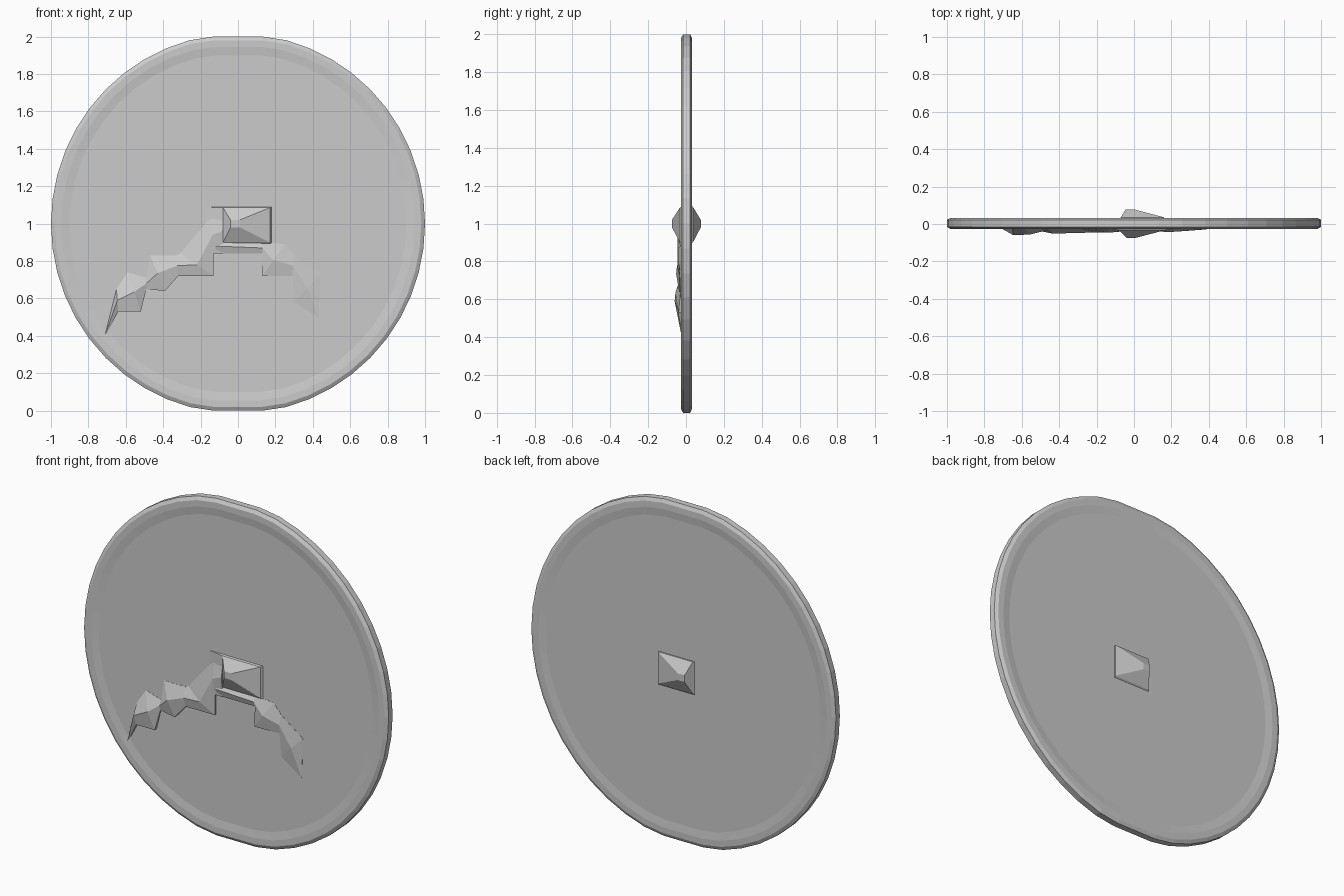
import bpy, bmesh, math

if "Cube" in bpy.data.objects:
    bpy.data.objects.remove(bpy.data.objects["Cube"])


def make_object(name, bm):
    bmesh.ops.recalc_face_normals(bm, faces=bm.faces)
    mesh = bpy.data.meshes.new(name)
    bm.to_mesh(mesh)
    bm.free()
    ob = bpy.data.objects.new(name, mesh)
    bpy.context.collection.objects.link(ob)
    return ob


def loft(name, rings):
    """Join equally long closed rings and cap both ends."""
    bm = bmesh.new()
    rows = [[bm.verts.new(p) for p in ring] for ring in rings]
    n = len(rows[0])
    for a, b in zip(rows, rows[1:]):
        for i in range(n):
            j = (i + 1) % n
            bm.faces.new((a[i], a[j], b[j], b[i]))
    bm.faces.new(rows[0])
    bm.faces.new(rows[-1])
    return make_object(name, bm)


def round_ring(r, y, n=48):
    """Circle slightly flattened at top and bottom."""
    pts = []
    for i in range(n):
        a = 2 * math.pi * i / n
        z = max(-1, min(1, 1.015 * math.sin(a)))
        pts.append((r * math.cos(a), y, 1 + r * z))
    return pts


def rect_ring(x0, x1, z0, z1, y):
    return [(x0, y, z0), (x1, y, z0), (x1, y, z1), (x0, y, z1)]


# Clock plate with a faintly raised, chamfered rim
loft("clock_plate", [round_ring(r, y) for r, y in (
    (0.90, -0.021), (0.945, -0.027), (0.98, -0.027), (1.0, -0.015),
    (1.0, 0.022), (0.98, 0.032), (0.945, 0.033), (0.90, 0.028))])

# Faceted hub: broad on the front, small pyramid on the back
loft("front_hub", [rect_ring(-0.20, 0.18, 0.89, 1.09, -0.018),
                   rect_ring(-0.08, 0.17, 0.90, 1.085, -0.032),
                   rect_ring(-0.04, 0.01, 0.98, 1.02, -0.074)])
loft("back_hub", [rect_ring(-0.08, 0.16, 0.89, 1.09, 0.024),
                  rect_ring(-0.07, 0.16, 0.90, 1.09, 0.036),
                  rect_ring(-0.045, 0.0, 0.98, 1.02, 0.078)])


def hand(name, sections):
    """Ridged hand; each section is lower edge, ridge, upper edge."""
    rings = []
    for lo, hi, y in sections:
        mid = ((lo[0] + hi[0]) / 2, y, (lo[1] + hi[1]) / 2)
        rings.append([(lo[0], -0.015, lo[1]), (lo[0], y * 0.7, lo[1]), mid,
                      (hi[0], -0.022, hi[1]), (hi[0], -0.015, hi[1])])
    return loft(name, rings)


# Long hand with stepped lower edge, lifted towards its tip
hand("minute_hand", [
    ((-0.08, 0.84), (-0.08, 1.08), -0.042),
    ((-0.13, 0.84), (-0.14, 1.04), -0.046),
    ((-0.13, 0.72), (-0.31, 0.84), -0.046),
    ((-0.32, 0.72), (-0.33, 0.83), -0.048),
    ((-0.39, 0.64), (-0.47, 0.83), -0.052),
    ((-0.49, 0.65), (-0.49, 0.71), -0.040),
    ((-0.52, 0.53), (-0.59, 0.74), -0.056),
    ((-0.64, 0.53), (-0.65, 0.65), -0.060),
    ((-0.71, 0.40), (-0.71, 0.41), -0.023)])

# Short hand stepping down to the right
hand("hour_hand", [
    ((-0.12, 0.84), (-0.12, 0.92), -0.040),
    ((0.13, 0.84), (0.13, 0.90), -0.040),
    ((0.13, 0.72), (0.25, 0.89), -0.043),
    ((0.29, 0.72), (0.30, 0.83), -0.036),
    ((0.30, 0.58), (0.44, 0.73), -0.030),
    ((0.43, 0.49), (0.435, 0.50), -0.022)])
